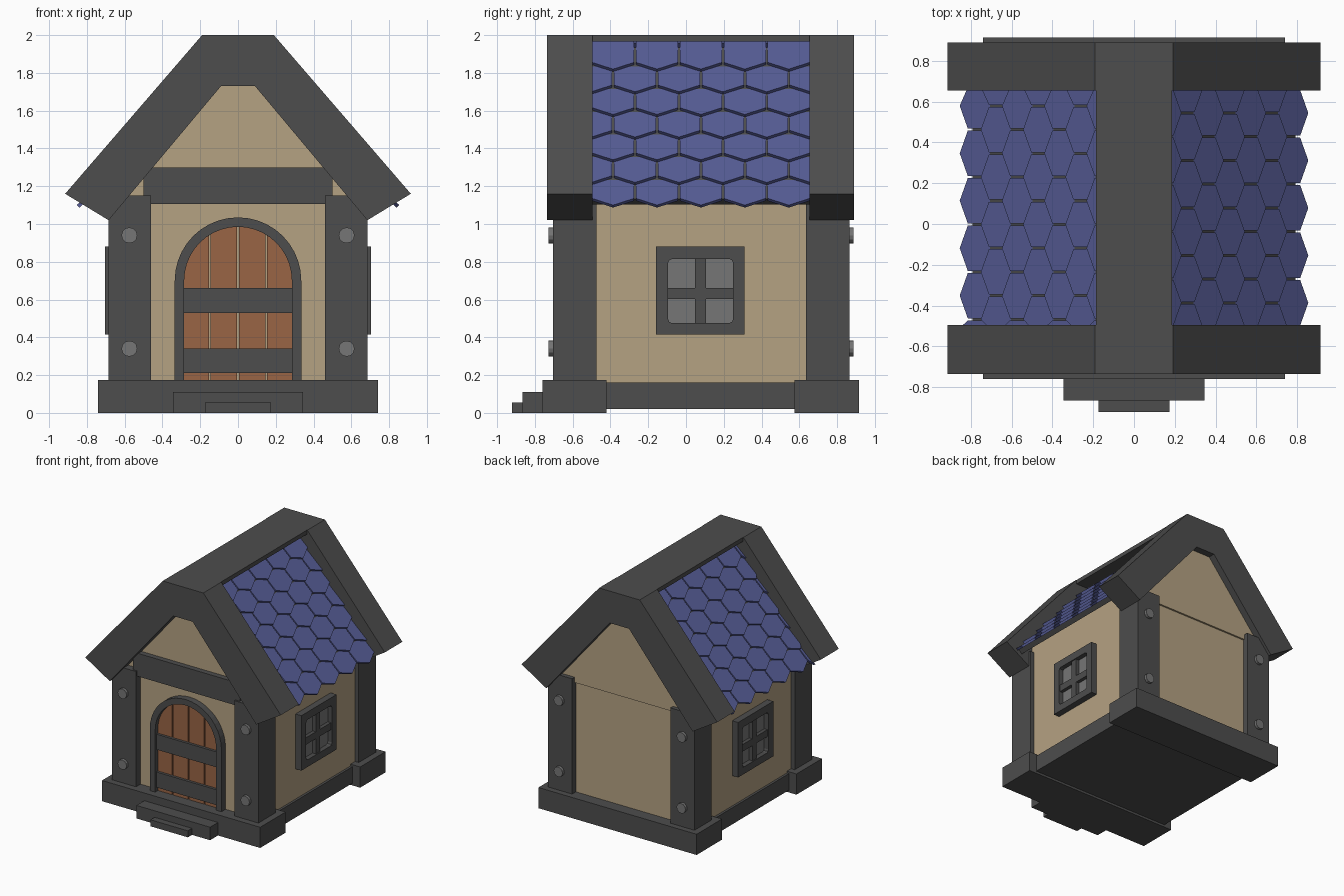
import bpy, bmesh, math

if "Cube" in bpy.data.objects:
    bpy.data.objects.remove(bpy.data.objects["Cube"])


def material(name, r, g, b):
    m = bpy.data.materials.new(name)
    m.diffuse_color = (r, g, b, 1)
    m.use_nodes = True
    m.node_tree.nodes["Principled BSDF"].inputs["Base Color"].default_value = m.diffuse_color
    return m


GREY = material("dark_grey", 0.075, 0.075, 0.075)
STUD = material("light_grey", 0.18, 0.18, 0.18)
WALL = material("tan_plaster", 0.46, 0.36, 0.225)
WOOD = material("brown_wood", 0.32, 0.13, 0.06)
TILE = material("blue_tile", 0.095, 0.11, 0.31)


def finish(name, bm, mat):
    bmesh.ops.recalc_face_normals(bm, faces=bm.faces)
    me = bpy.data.meshes.new(name)
    bm.to_mesh(me)
    bm.free()
    me.materials.append(mat)
    ob = bpy.data.objects.new(name, me)
    bpy.context.collection.objects.link(ob)
    return ob


def add_solid(bm, bottom, top):
    """Closed solid between two matching outlines."""
    lo = [bm.verts.new(p) for p in bottom]
    hi = [bm.verts.new(p) for p in top]
    bm.faces.new(lo)
    bm.faces.new(hi)
    n = len(lo)
    for i in range(n):
        j = (i + 1) % n
        bm.faces.new((lo[i], lo[j], hi[j], hi[i]))


def prism(name, pts, a, b, mat, axis="y"):
    """Extrude an outline: (x, z) along y, or (y, z) along x."""
    put = (lambda p, d: (p[0], d, p[1])) if axis == "y" else (lambda p, d: (d, p[0], p[1]))
    bm = bmesh.new()
    add_solid(bm, [put(p, a) for p in pts], [put(p, b) for p in pts])
    return finish(name, bm, mat)


def box(name, x0, x1, y0, y1, z0, z1, mat):
    return prism(name, [(x0, z0), (x1, z0), (x1, z1), (x0, z1)], y0, y1, mat)


def mirrored(half):
    """Complete a right-half outline with its left half."""
    return half + [(-x, z) for x, z in reversed(half)]


# Stone base and steps
box("front_base", -0.74, 0.74, -0.76, -0.42, 0, 0.175, GREY)
box("back_base", -0.74, 0.74, 0.575, 0.915, 0, 0.175, GREY)
box("middle_base", -0.67, 0.67, -0.43, 0.58, 0.02, 0.16, GREY)
box("upper_step", -0.345, 0.345, -0.865, -0.75, 0, 0.11, GREY)
box("lower_step", -0.175, 0.175, -0.92, -0.85, 0, 0.055, GREY)

# Plaster walls and gable
box("lower_walls", -0.65, 0.65, -0.645, 0.815, 0.1, 1.105, WALL)
prism("gable_walls", mirrored([(0.15, 1.82), (0.65, 1.25), (0.65, 1.105)]), -0.645, 0.83, WALL)
box("front_beam", -0.5, 0.5, -0.69, -0.62, 1.105, 1.30, GREY)

# Corner posts with round studs
for sx in (-1, 1):
    for face, y0, y1, side in ((-1, -0.705, -0.475, "front"), (1, 0.635, 0.865, "back")):
        xa, xb = sorted((0.46 * sx, 0.685 * sx))
        box(side + "_post", xa, xb, y0, y1, 0.15, 1.15, GREY)
        surface = y0 if face < 0 else y1
        for z in (0.34, 0.94):
            ring = [(0.575 * sx + 0.042 * math.cos(t * math.pi / 6),
                     z + 0.042 * math.sin(t * math.pi / 6)) for t in range(12)]
            prism("stud", ring, surface - 0.02 * face, surface + 0.023 * face, STUD)

# Roof trims at both ends and ridge cap
trim = mirrored([(0.19, 2.0), (0.915, 1.16), (0.685, 1.02), (0.09, 1.73)])
prism("front_roof_trim", trim, -0.735, -0.495, GREY)
prism("back_roof_trim", trim, 0.655, 0.89, GREY)
box("ridge_cap", -0.187, 0.187, -0.5, 0.66, 1.965, 2.0, GREY)

# Tiled slopes
SLOPE = 1.159
SIN, COS = 0.757, 0.653


def on_roof(side, y, z, w):
    """Point on the slope at height z, raised by w along the normal."""
    return (side * (0.854 - (z - 1.10) / SLOPE + SIN * w), y, z + COS * w)


for side, shift, label in ((1, 0.0, "right"), (-1, 0.035, "left")):
    deck = [(-0.5, 1.15), (0.66, 1.15), (0.66, 1.95), (-0.5, 1.95)]
    bm = bmesh.new()
    add_solid(bm, [on_roof(side, y, z, -0.07) for y, z in deck],
              [on_roof(side, y, z, -0.025) for y, z in deck])
    finish(label + "_roof_deck", bm, GREY)

    bm = bmesh.new()
    pitch = 0.2325
    for row in range(7):
        tip = 1.82 - 0.12 * row
        for i in range(-1, 7):
            c = -0.386 + shift + pitch * (i + 0.5 * (row % 2))
            h = pitch / 2 - 0.005
            if c + h < -0.48 or c - h > 0.64:
                continue
            outline = [(c, tip), (c + h, tip + 0.04), (c + h, tip + 0.17),
                       (c - h, tip + 0.17), (c - h, tip + 0.04)]
            outline = [(min(max(y, -0.51), 0.67), z) for y, z in outline]
            tilt = [-0.02 * (z - tip) / 0.12 for y, z in outline]
            add_solid(bm, [on_roof(side, y, z, w - 0.02) for (y, z), w in zip(outline, tilt)],
                      [on_roof(side, y, z, w) for (y, z), w in zip(outline, tilt)])
    finish(label + "_roof_tiles", bm, TILE)

# Arched door: frame, planks and bands
ARCH_Z = 0.70


def arch(r, n=20):
    pts = [(r * math.cos(math.pi * k / n), ARCH_Z + r * math.sin(math.pi * k / n))
           for k in range(n + 1)]
    return [(r, 0.15)] + pts + [(-r, 0.15)]


prism("door_frame", arch(0.335) + arch(0.285)[::-1], -0.70, -0.62, GREY)
for k in range(4):
    x0 = -0.30 + 0.15 * k + 0.004
    x1 = x0 + 0.142
    top = []
    for j in range(7):
        x = x1 + (x0 - x1) * j / 6
        top.append((x, ARCH_Z + math.sqrt(max(0.0, 0.30 ** 2 - x * x))))
    prism("door_plank", [(x0, 0.15), (x1, 0.15)] + top, -0.663, -0.63, WOOD)
for z0 in (0.21, 0.53):
    box("door_band", -0.30, 0.30, -0.685, -0.63, z0, z0 + 0.13, GREY)

# Side windows: frame bars, rounded corners, cross bars and glass
for s in (-1, 1):
    def part(name, y0, y1, z0, z1, x, mat):
        prism(name, [(y0, z0), (y1, z0), (y1, z1), (y0, z1)], 0.63 * s, x * s, mat, "x")

    part("window_frame", -0.16, -0.095, 0.415, 0.88, 0.705, GREY)
    part("window_frame", 0.25, 0.31, 0.415, 0.88, 0.705, GREY)
    part("window_frame", -0.095, 0.25, 0.415, 0.475, 0.705, GREY)
    part("window_frame", -0.095, 0.25, 0.815, 0.88, 0.705, GREY)
    part("window_mullion", 0.048, 0.106, 0.475, 0.815, 0.695, GREY)
    part("window_crossbar", -0.095, 0.25, 0.603, 0.662, 0.695, GREY)
    part("window_glass", -0.10, 0.255, 0.47, 0.82, 0.665, STUD)
    for y, dy in ((-0.095, 0.022), (0.25, -0.022)):
        for z, dz in ((0.475, 0.022), (0.815, -0.022)):
            prism("window_corner", [(y, z), (y + dy, z), (y + dy * 0.3, z + dz * 0.3), (y, z + dz)],
                  0.64 * s, 0.704 * s, GREY, "x")
